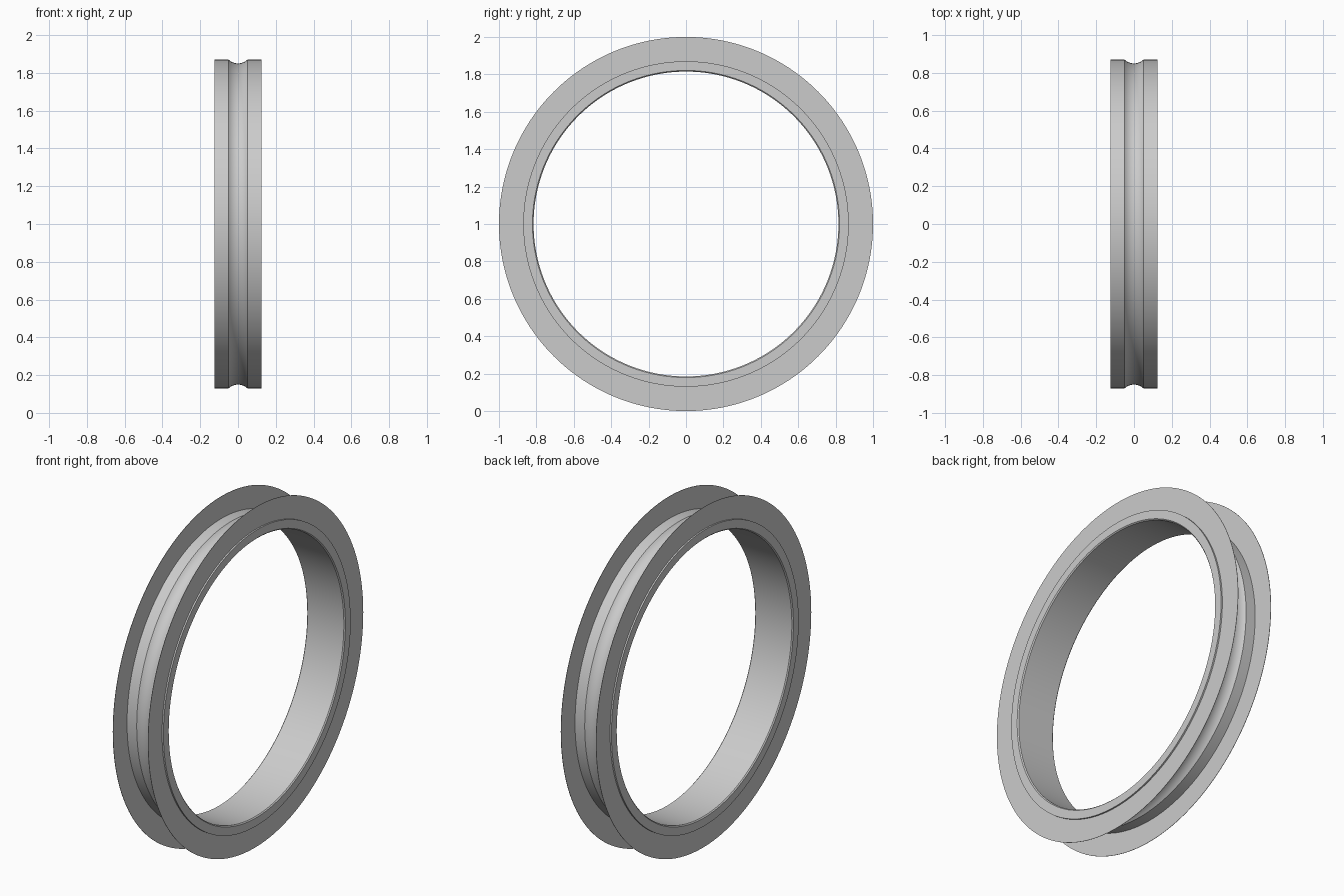
import bpy
import bmesh
from math import asin, cos, sin, pi, radians
from mathutils import Matrix, Vector

if "Cube" in bpy.data.objects:
    bpy.data.objects.remove(bpy.data.objects["Cube"], do_unlink=True)

STEPS = 192
CENTRE = Vector((0, 0, 1))

metal = bpy.data.materials.new("light_grey_metal")
metal.use_nodes = True
GREY = (0.6, 0.6, 0.6, 1)
metal.diffuse_color = GREY
metal.node_tree.nodes["Principled BSDF"].inputs["Base Color"].default_value = GREY


def lathe(name, profile):
    """Turn a closed (x, radius) profile around the x axis of the ring."""
    bm = bmesh.new()
    rings = []
    for i in range(STEPS):
        turn = Matrix.Rotation(2 * pi * i / STEPS, 3, "X")
        rings.append([bm.verts.new(turn @ Vector((x, 0, r)) + CENTRE)
                      for x, r in profile])
    n = len(profile)
    for i, a in enumerate(rings):
        b = rings[(i + 1) % STEPS]
        for j in range(n):
            k = (j + 1) % n
            bm.faces.new((a[j], a[k], b[k], b[j]))
    bmesh.ops.recalc_face_normals(bm, faces=bm.faces)
    mesh = bpy.data.meshes.new(name)
    bm.to_mesh(mesh)
    bm.free()
    mesh.materials.append(metal)
    obj = bpy.data.objects.new(name, mesh)
    bpy.context.collection.objects.link(obj)
    bpy.ops.object.select_all(action="DESELECT")
    obj.select_set(True)
    bpy.context.view_layer.objects.active = obj
    bpy.ops.object.shade_smooth_by_angle(angle=radians(30))
    return obj


# Ring body: chamfered bore and a shallow round groove around the outside
half_width, outer, bore, chamfer = 0.124, 0.87, 0.815, 0.006
groove_half, groove_depth = 0.05, 0.02
arc_radius = (groove_half ** 2 + groove_depth ** 2) / (2 * groove_depth)
arc_angle = asin(groove_half / arc_radius)
arc_centre = outer - groove_depth + arc_radius
groove = []
for i in range(13):
    a = arc_angle * (i / 6 - 1)
    groove.append((arc_radius * sin(a), arc_centre - arc_radius * cos(a)))

lathe("ring_body",
      [(-half_width, outer)] + groove +
      [(half_width, outer), (half_width, bore + chamfer),
       (half_width - chamfer, bore), (chamfer - half_width, bore),
       (-half_width, bore + chamfer)])

# Thin flat flanges, one near each end of the body
for side, sign in (("left", 1), ("right", -1)):
    inner_x, outer_x = sign * 0.113, sign * 0.115
    lathe(side + "_flange",
          [(inner_x, outer - 0.003), (inner_x, 1), (outer_x, 1),
           (outer_x, outer - 0.003)])
